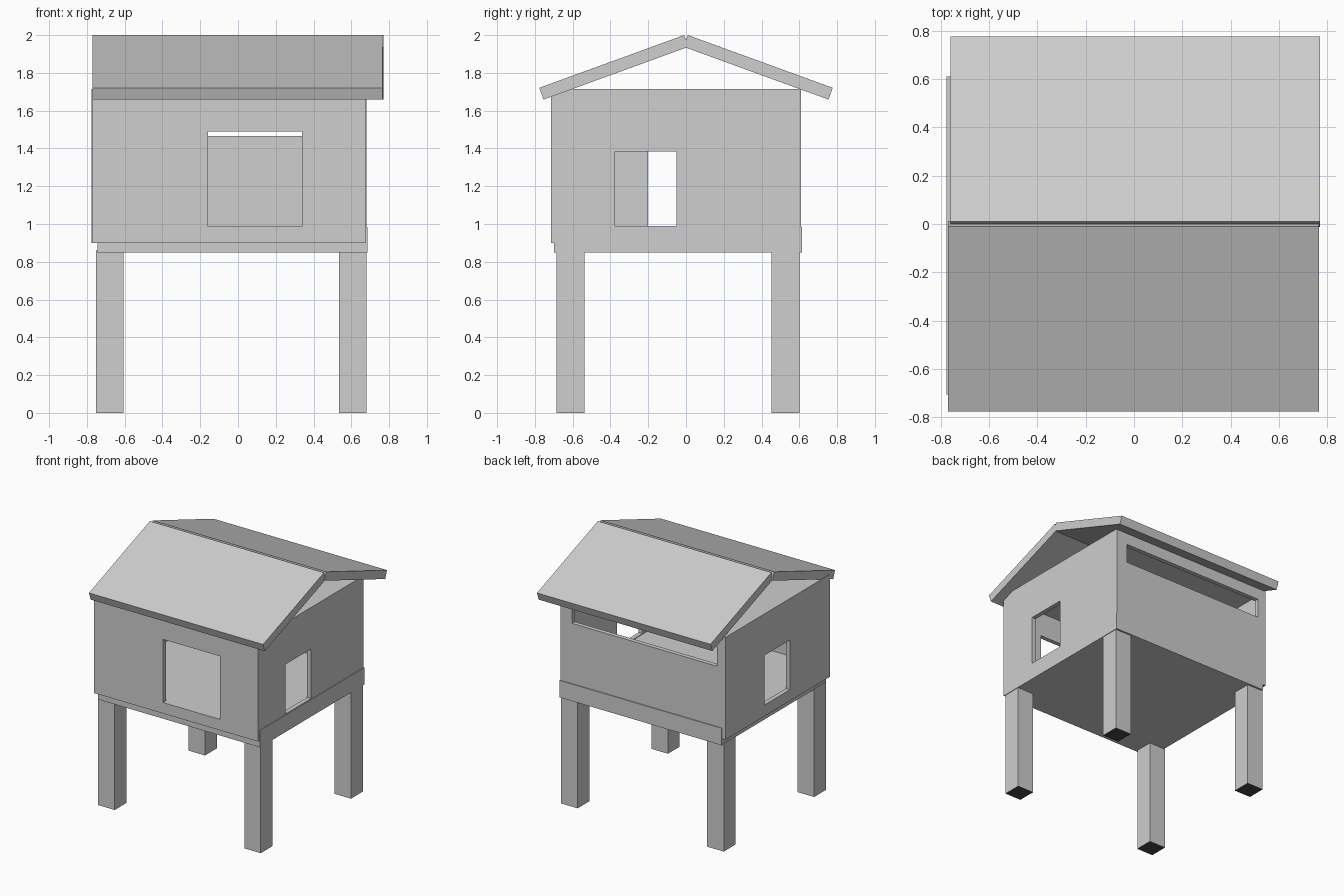
import bpy, bmesh, math
from mathutils import Matrix, Vector

cube = bpy.data.objects.get("Cube")
if cube:
    bpy.data.objects.remove(cube, do_unlink=True)


def material(name, value):
    m = bpy.data.materials.new(name)
    m.use_nodes = True
    color = (value, value, value, 1)
    m.diffuse_color = color
    m.node_tree.nodes["Principled BSDF"].inputs["Base Color"].default_value = color
    return m


GREY = material("plain_grey", 0.62)
DARK = material("dark_foot", 0.06)


def finish(name, bm, *mats):
    bmesh.ops.recalc_face_normals(bm, faces=bm.faces)
    mesh = bpy.data.meshes.new(name)
    bm.to_mesh(mesh)
    bm.free()
    for m in mats or (GREY,):
        mesh.materials.append(m)
    ob = bpy.data.objects.new(name, mesh)
    bpy.context.collection.objects.link(ob)
    return ob


def box_bmesh(x, y, z):
    bm = bmesh.new()
    bmesh.ops.create_cube(bm, size=1)
    bmesh.ops.scale(bm, vec=(x[1] - x[0], y[1] - y[0], z[1] - z[0]), verts=bm.verts)
    bmesh.ops.translate(bm, vec=(sum(x) / 2, sum(y) / 2, sum(z) / 2), verts=bm.verts)
    return bm


def wall(name, axis, depth, span, height, hole_span, hole_height):
    """Flat panel with one rectangular opening; axis is the direction of its length."""
    bm = bmesh.new()

    def ring(s, h, d):
        corners = [(s[0], h[0]), (s[1], h[0]), (s[1], h[1]), (s[0], h[1])]
        return [bm.verts.new((a, d, b) if axis == "x" else (d, a, b)) for a, b in corners]

    outer = [ring(span, height, d) for d in depth]
    inner = [ring(hole_span, hole_height, d) for d in depth]
    strips = [(outer[0], inner[0]), (inner[0], inner[1]),
              (inner[1], outer[1]), (outer[1], outer[0])]
    for a, b in strips:
        for i in range(4):
            j = (i + 1) % 4
            bm.faces.new((a[i], a[j], b[j], b[i]))
    return finish(name, bm)


# Legs, with dark undersides
for side, x in (("right", (-0.753, -0.607)), ("left", (0.535, 0.68))):
    for end, y in (("front", (-0.685, -0.538)), ("back", (0.452, 0.60))):
        bm = box_bmesh(x, y, (0, 0.86))
        bm.normal_update()
        for f in bm.faces:
            f.material_index = int(f.normal.z < -0.5)
        finish(f"{end}_{side}_leg", bm, GREY, DARK)

# Thick floor and flat ceiling
finish("floor", box_bmesh((-0.745, 0.685), (-0.70, 0.615), (0.85, 0.985)))
finish("ceiling", box_bmesh((-0.75, 0.66), (-0.69, 0.59), (1.685, 1.713)))

# Four walls, each with its opening
WALL_Z = (0.90, 1.716)
wall("front_wall", "x", (-0.715, -0.68), (-0.77, 0.677), WALL_Z, (-0.16, 0.34), (0.987, 1.49))
wall("back_wall", "x", (0.573, 0.608), (-0.77, 0.677), WALL_Z, (-0.70, 0.58), (1.465, 1.62))
SIDE_HOLE_Z = (0.99, 1.385)
wall("left_wall", "y", (0.645, 0.68), (-0.705, 0.61), WALL_Z, (-0.375, -0.05), SIDE_HOLE_Z)
wall("right_wall", "y", (-0.775, -0.74), (-0.705, 0.61), WALL_Z, (-0.20, 0.12), SIDE_HOLE_Z)

# Two sloping roof slabs meeting at the ridge
PITCH = math.radians(20)
LENGTH, THICK = 0.816, 0.066
for name, sign, x in (("front_roof", -1, (-0.77, 0.765)), ("back_roof", 1, (-0.76, 0.77))):
    y = sorted((0, sign * LENGTH))
    bm = box_bmesh(x, y, (-THICK, 0))
    bmesh.ops.rotate(bm, matrix=Matrix.Rotation(-sign * PITCH, 3, "X"), verts=bm.verts)
    bmesh.ops.translate(bm, vec=Vector((0, sign * 0.01, 2.0)), verts=bm.verts)
    finish(name, bm)
